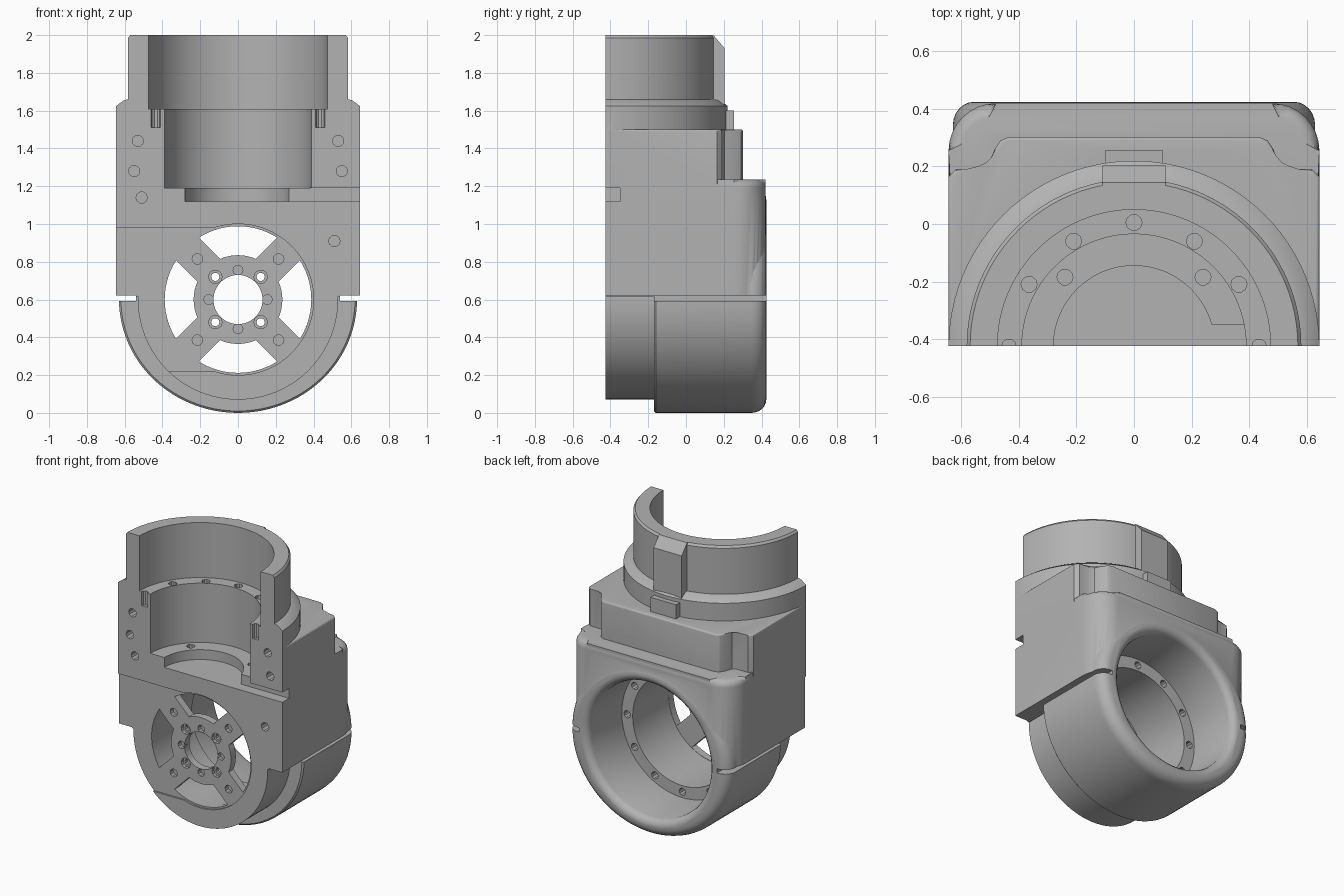
import bpy, bmesh
from math import sin, cos, pi, asin, radians

cube = bpy.data.objects.get("Cube")
if cube:
    bpy.data.objects.remove(cube)

FRONT = -0.425   # flat split face
AXLE = 0.6       # height of the cross bore

grey = bpy.data.materials.new("light grey")
grey.use_nodes = True
grey.diffuse_color = (0.45, 0.45, 0.45, 1)
grey.node_tree.nodes["Principled BSDF"].inputs["Base Color"].default_value = grey.diffuse_color


def place(axis, a, b, t):
    return {"x": (t, a, b), "y": (a, t, b), "z": (a, b, t)}[axis]


def loft(name, axis, rings, bevel_top=0):
    """Solid through a stack of (points, position along axis) sections."""
    bm = bmesh.new()
    loops = [[bm.verts.new(place(axis, a, b, t)) for a, b in pts] for pts, t in rings]
    n = len(loops[0])
    for lo, hi in zip(loops, loops[1:]):
        for i in range(n):
            j = (i + 1) % n
            bm.faces.new((lo[i], lo[j], hi[j], hi[i]))
    bm.faces.new(loops[0])
    top = bm.faces.new(loops[-1])
    if bevel_top:
        bmesh.ops.bevel(bm, geom=list(top.edges), offset=bevel_top, segments=4,
                        profile=0.5, affect="EDGES")
    bmesh.ops.recalc_face_normals(bm, faces=bm.faces)
    mesh = bpy.data.meshes.new(name)
    bm.to_mesh(mesh)
    bm.free()
    mesh.materials.append(grey)
    obj = bpy.data.objects.new(name, mesh)
    bpy.context.collection.objects.link(obj)
    return obj


def prism(name, axis, pts, lo, hi, bevel_top=0):
    return loft(name, axis, [(pts, lo), (pts, hi)], bevel_top)


def box(name, x, y, z):
    return prism(name, "z", [(x[0], y[0]), (x[1], y[0]), (x[1], y[1]), (x[0], y[1])], *z)


def arc(r, start, end, n, centre=(0, 0)):
    return [(centre[0] + r * cos(start + (end - start) * i / n),
             centre[1] + r * sin(start + (end - start) * i / n)) for i in range(n + 1)]


def lathe(name, axis, profile, centre, sides=96, stretch=1):
    """Turned solid from (radius, position) pairs."""
    rings = []
    for r, t in profile:
        pts = arc(r, 0, 2 * pi, sides)[:-1]
        rings.append(([(centre[0] + a * stretch, centre[1] + b) for a, b in pts], t))
    return loft(name, axis, rings)


def hole(axis, centre, r, lo, hi, sides=10):
    return lathe("hole", axis, [(r, lo), (r, hi)], centre, sides)


def mirrored(pts):
    return pts + [(-a, b) for a, b in reversed(pts)]


# main block with rounded back corners
corner = [(0.645, -0.6)] + arc(0.165, 0, pi / 2, 8, (0.48, 0.255))
housing = prism("joint_housing", "z", mirrored(corner), 0.615, 1.235, 0.045)
solids, cutters = [], []

# upper block, stepped at the back
step = [(0.645, -0.6), (0.645, 0.165), (0.62, 0.19), (0.535, 0.19), (0.505, 0.205),
        (0.485, 0.26), (0.465, 0.29), (0.435, 0.303)]
solids.append(prism("upper_block", "z", mirrored(step), 1.1, 1.5, 0.012))

# round lower shell with a rounded back rim, and the narrower front ring
rim = [(0.6 - 0.07 * (1 - cos(a)), 0.345 + 0.08 * sin(a))
       for a in (radians(15 * i) for i in range(7))]
solids.append(lathe("lower_shell", "y", [(0.59, -0.17), (0.6, -0.16)] + rim, (0, AXLE), 96, 1.05))
solids.append(lathe("front_ring", "y", [(0.53, -0.6), (0.53, 0.0)], (0, AXLE)))

# collar and neck
solids.append(lathe("neck", "z", [(0.645, 1.3), (0.645, 1.625), (0.605, 1.655), (0.582, 1.66),
                                  (0.582, 1.985), (0.57, 2.0)], (0, FRONT)))
solids.append(box("collar_key", (-0.1, 0.1), (0.1, 0.255), (1.45, 1.6)))
solids.append(prism("neck_key", "x", [(0.08, 1.6), (0.205, 1.6), (0.205, 1.93),
                                      (0.145, 2.0), (0.08, 2.0)], -0.11, 0.11))

# split face
cutters.append(box("split", (-2, 2), (-2, FRONT), (-1, 3)))

# cross bore from the back, with a bolting ledge
lip = [(0.52, 0.5), (0.52, 0.426), (0.498, 0.418), (0.482, 0.402), (0.475, 0.38)]
cutters.append(lathe("cross_bore", "y", lip + [(0.475, 0.04), (0.39, 0.04), (0.39, -0.36)],
                     (0, AXLE)))
for i in range(12):
    a = pi * i / 6
    cutters.append(hole("y", (0.433 * cos(a), AXLE + 0.433 * sin(a)), 0.026, -0.04, 0.06))

# stepped upright bore
cutters.append(lathe("upright_bore", "z", [(0.28, 1.12), (0.28, 1.19), (0.39, 1.19), (0.39, 1.61),
                                           (0.475, 1.61), (0.475, 2.1)], (0, FRONT)))
for x, y in ((0, 0.005), (0.21, -0.06), (-0.21, -0.06), (0.365, -0.21), (-0.365, -0.21)):
    cutters.append(hole("z", (x, y), 0.028, 1.52, 1.65))
for side in (-1, 1):
    cutters.append(hole("z", (side * 0.24, -0.185), 0.028, 1.14, 1.21))
    cutters.append(hole("z", (side * 0.435, FRONT), 0.025, 1.51, 1.65))
    # slits between block and shell
    cutters.append(box("slit", sorted((side * 0.54, side * 0.8)), (-0.6, 0.6), (0.592, 0.622)))
    # bolt holes in the split face
    for x, z in ((0.53, 1.44), (0.55, 1.28)):
        cutters.append(hole("y", (side * x, z), 0.03, -0.5, -0.34))
for x, z in ((-0.51, 1.14), (0.51, 0.91)):
    cutters.append(hole("y", (x, z), 0.03, -0.5, -0.34))

# side groove and shallow recess of the front plate
cutters.append(box("groove", (0.2, 0.8), (-0.6, -0.35), (1.12, 1.19)))
cutters.append(box("recess", (-0.8, 0), (-0.6, FRONT + 0.012), (0.22, 0.98)))
cutters.append(lathe("recess_disc", "y", [(0.4, -0.6), (0.4, FRONT + 0.012)], (0, AXLE)))

# front plate: centre hole, four windows, bolt circles
cutters.append(hole("y", (0, AXLE), 0.13, -0.6, 0, 48))
for q in range(4):
    a = q * pi / 2
    outer, inner = (pi / 4 - asin(0.085 / r) for r in (0.388, 0.235))
    window = arc(0.388, a - outer, a + outer, 14, (0, AXLE)) \
        + arc(0.235, a + inner, a - inner, 8, (0, AXLE))
    cutters.append(prism("window", "y", window, -0.6, -0.2))
    d = a + pi / 4
    for r, ang, size, depth in ((0.155, a, 0.026, -0.38), (0.17, d, 0.036, -0.39),
                                (0.17, d, 0.022, -0.2), (0.304, d, 0.028, -0.38)):
        cutters.append(hole("y", (r * cos(ang), AXLE + r * sin(ang)), size, -0.5, depth))

# join the solids, then cut
bpy.context.view_layer.objects.active = housing
for tools, mode in ((solids, "UNION"), (cutters, "DIFFERENCE")):
    for tool in tools:
        mod = housing.modifiers.new(tool.name, "BOOLEAN")
        mod.operation, mod.solver, mod.object = mode, "EXACT", tool
        bpy.ops.object.modifier_apply(modifier=mod.name)
        bpy.data.objects.remove(tool)

bpy.ops.object.select_all(action="DESELECT")
housing.select_set(True)
bpy.ops.object.shade_smooth_by_angle(angle=radians(30))
